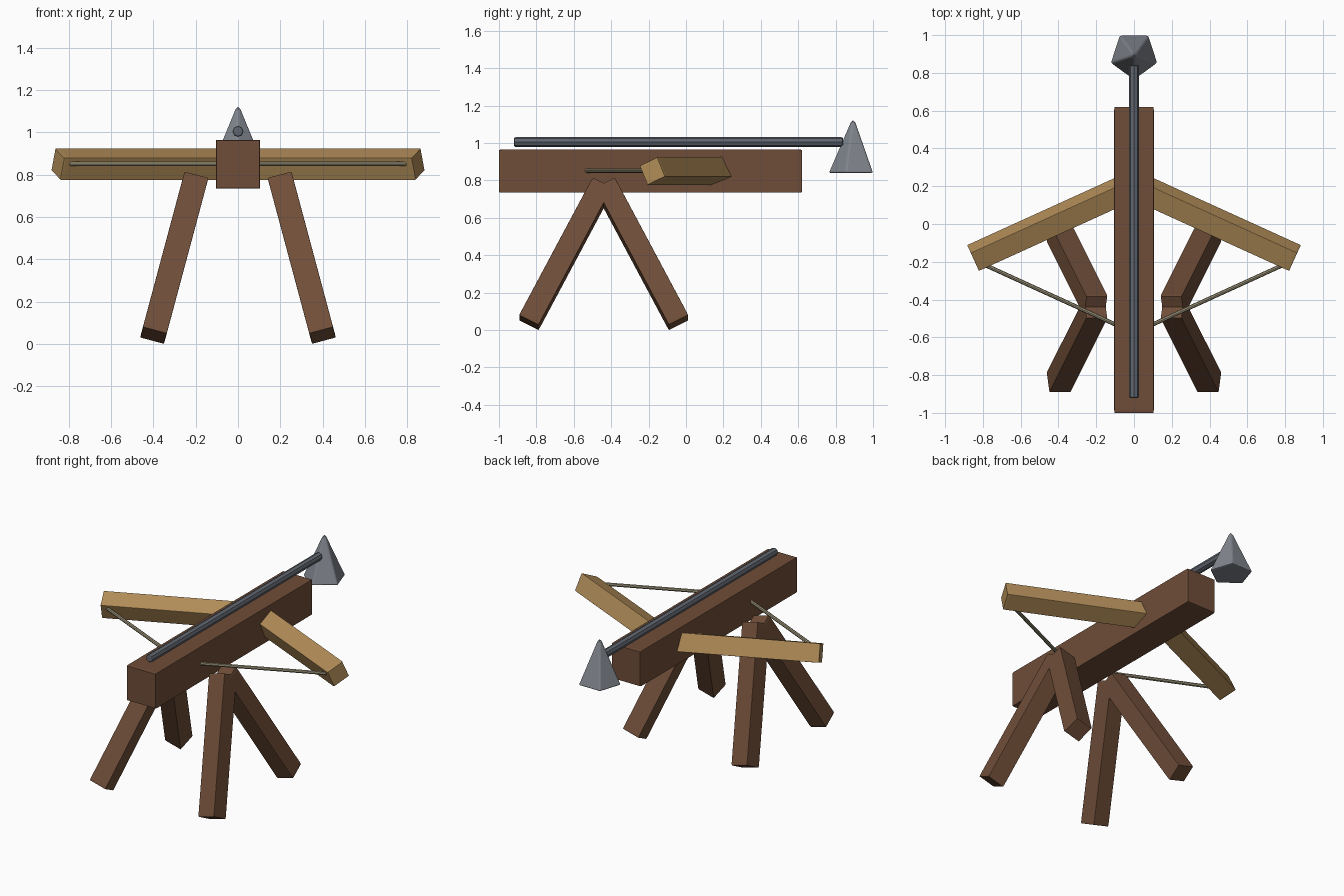
import bpy, bmesh
from math import radians, sin, cos, pi
from mathutils import Vector, Matrix, Euler

if "Cube" in bpy.data.objects:
    bpy.data.objects.remove(bpy.data.objects["Cube"])


def material(name, rgb):
    m = bpy.data.materials.new(name)
    m.diffuse_color = (*rgb, 1)
    m.use_nodes = True
    m.node_tree.nodes["Principled BSDF"].inputs["Base Color"].default_value = m.diffuse_color
    return m


DARK_WOOD = material("dark_wood", (0.16, 0.075, 0.04))
PALE_WOOD = material("pale_wood", (0.45, 0.27, 0.10))
STEEL = material("steel", (0.22, 0.235, 0.27))
IRON = material("iron", (0.12, 0.135, 0.16))
CORD = material("cord", (0.33, 0.29, 0.19))


def finish(bm, name, mat, mirror=False):
    bmesh.ops.recalc_face_normals(bm, faces=bm.faces[:])
    me = bpy.data.meshes.new(name)
    bm.to_mesh(me)
    bm.free()
    ob = bpy.data.objects.new(name, me)
    bpy.context.collection.objects.link(ob)
    me.materials.append(mat)
    if mirror:
        mod = ob.modifiers.new("mirror", "MIRROR")
        mod.use_mirror_merge = False
    return ob


def bevel(bm, width, angle=radians(50)):
    edges = [e for e in bm.edges if e.calc_face_angle(0) > angle]
    bmesh.ops.bevel(bm, geom=edges, offset=width, segments=2, profile=0.5, affect="EDGES")


def beam(name, centre, size, rot, mat, mirror=False):
    """Unit cube softened first and then stretched, so ends are rounder than sides."""
    bm = bmesh.new()
    bmesh.ops.create_cube(bm, size=1)
    bevel(bm, 0.02 if size[1] < 1 else 0.013)
    m = Matrix.Translation(centre) @ rot.to_4x4() @ Matrix.Diagonal((*size, 1))
    bmesh.ops.transform(bm, matrix=m, verts=bm.verts[:])
    return finish(bm, name, mat, mirror)


def rod(name, a, b, radius, sides, mat, soft=0, mirror=False):
    a, b = Vector(a), Vector(b)
    d = b - a
    bm = bmesh.new()
    bmesh.ops.create_cone(bm, cap_ends=True, segments=sides, radius1=radius,
                          radius2=radius, depth=d.length)
    if soft:
        bevel(bm, soft, radians(80))
    m = Matrix.Translation((a + b) / 2) @ d.to_track_quat("Z", "Y").to_matrix().to_4x4()
    bmesh.ops.transform(bm, matrix=m, verts=bm.verts[:])
    return finish(bm, name, mat, mirror)


# Main stock
beam("stock", (0, -0.19, 0.85), (0.21, 1.62, 0.23), Matrix.Identity(3), DARK_WOOD)

# Splayed legs: a front and a back pair, mirrored across x
W = 0.117
tilt, splay = radians(27.3), radians(15)
for name, side in (("front_legs", -1), ("back_legs", 1)):
    rot = Matrix.Rotation(-splay, 3, "Y") @ Matrix.Rotation(side * tilt, 3, "X")
    foot = Vector((0.40, -0.44 + side * 0.40, 0.040))
    up = rot @ Vector((0, 0, 1))
    length = 0.735 / up.z
    beam(name, foot + up * length / 2, (W, W, length), rot, DARK_WOOD, mirror=True)

# Swept bow limbs, rolled about their own length
d = Vector((0.91, -0.414, 0)).normalized()
n = Vector((-d.y, d.x, 0))
z = Vector((0, 0, 1))
roll = radians(24)
rot = Matrix((d, n * cos(roll) + z * sin(roll), z * cos(roll) - n * sin(roll))).transposed()
tip = Vector((0.852, -0.18, 0.85))
limb = 0.90
beam("bow_limbs", tip - d * limb / 2, (limb, 0.115, 0.115), rot, PALE_WOOD, mirror=True)

# Drawn bowstring
rod("bowstring", (0, -0.577, 0.852), (0.80, -0.212, 0.852), 0.011, 8, CORD, mirror=True)

# Bolt shaft
rod("bolt_shaft", (0, -0.92, 1.005), (0, 0.84, 1.005), 0.026, 8, IRON, soft=0.008)

# Five-sided bolt head, point up
bm = bmesh.new()
R = 0.132
base = [bm.verts.new((R * cos(-pi / 2 + i * 2 * pi / 5),
                      0.893 + R * sin(-pi / 2 + i * 2 * pi / 5), 0.84)) for i in range(5)]
apex = bm.verts.new((0, 0.893, 1.145))
bm.faces.new(base)
for i in range(5):
    bm.faces.new((base[i], base[(i + 1) % 5], apex))
bmesh.ops.recalc_face_normals(bm, faces=bm.faces[:])
bevel(bm, 0.009)
finish(bm, "bolt_head", STEEL)
